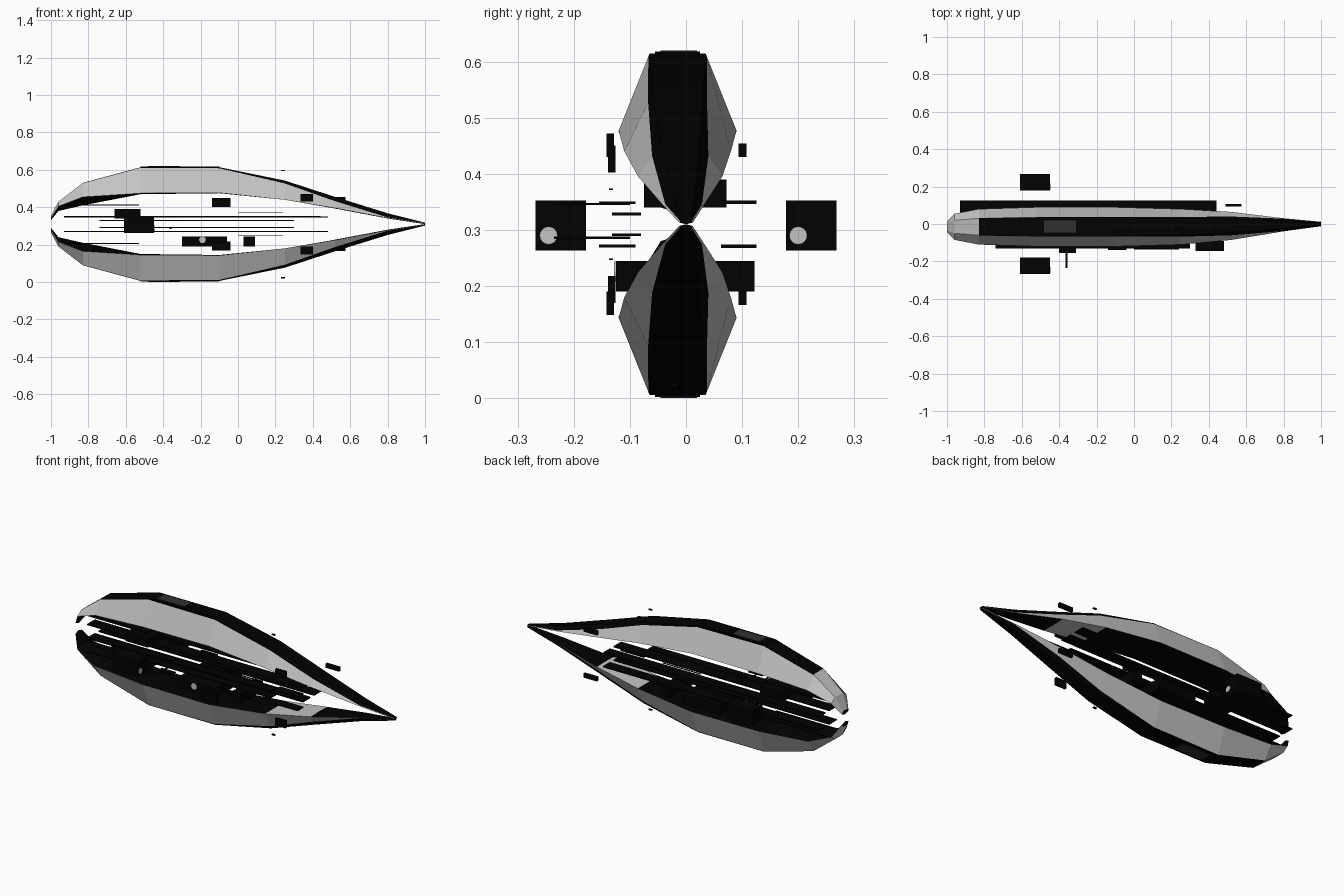
import bpy
import bmesh
from mathutils import Matrix

default_cube = bpy.data.objects.get("Cube")
if default_cube:
    bpy.data.objects.remove(default_cube, do_unlink=True)

MIDDLE = 0.31  # height of the symmetry plane between both hull arms


def make_material(name, value):
    material = bpy.data.materials.new(name)
    material.use_nodes = True
    colour = (value, value, value, 1)
    material.diffuse_color = colour
    material.node_tree.nodes["Principled BSDF"].inputs["Base Color"].default_value = colour
    return material


grey = make_material("hull grey", 0.55)
black = make_material("matt black", 0.0005)
charcoal = make_material("charcoal", 0.03)


def finish(name, mesh_builder, materials):
    mesh = bpy.data.meshes.new(name)
    bmesh.ops.recalc_face_normals(mesh_builder, faces=mesh_builder.faces)
    mesh_builder.to_mesh(mesh)
    mesh_builder.free()
    for material in materials:
        mesh.materials.append(material)
    part = bpy.data.objects.new(name, mesh)
    bpy.context.collection.objects.link(part)
    return part


def box(name, x_range, y_range, z_range, material=black):
    ranges = (x_range, y_range, z_range)
    centre = [(low + high) / 2 for low, high in ranges]
    size = [high - low for low, high in ranges]
    builder = bmesh.new()
    matrix = Matrix.Translation(centre) @ Matrix.Diagonal((*size, 1))
    bmesh.ops.create_cube(builder, size=1, matrix=matrix)
    return finish(name, builder, [material])


def box_pair(name, x_range, y_range, z_range, material=black):
    """One box above the symmetry plane and its reflection below."""
    box("upper_" + name, x_range, y_range, z_range, material)
    low, high = z_range
    box("lower_" + name, x_range, y_range, (2 * MIDDLE - high, 2 * MIDDLE - low), material)


def disc(name, centre, radius, axis):
    builder = bmesh.new()
    turn = Matrix.Rotation(1.5708, 4, axis)
    bmesh.ops.create_cone(builder, cap_ends=True, segments=16, radius1=radius,
                          radius2=radius, depth=0.006,
                          matrix=Matrix.Translation(centre) @ turn)
    return finish(name, builder, [grey])


# Hull stations: x, crown height, chine height, keel height,
# chine half width, crown half width, share of the flank that is dark
stations = [
    (-1, .045, .03, .02, .03, .02, .1),
    (-.96, .12, .095, .07, .07, .035, .1),
    (-.83, .22, .145, .1, .095, .045, .03),
    (-.52, .304, .165, .16, .105, .05, .02),
    (-.1, .304, .167, .165, .105, .05, .04),
    (.25, .233, .13, .13, .095, .045, .15),
    (.52, .145, .085, .083, .075, .035, .38),
    (.8, .058, .032, .03, .035, .02, .85),
    (1, .008, .003, 0, .012, .008, .5),
]


def hull_arm(name, side):
    builder = bmesh.new()
    rings = []
    for x, crown, chine, keel, wide, narrow, dark in stations:
        shoulder = crown + (chine - crown) * dark
        shoulder_width = narrow + (wide - narrow) * dark
        half = [(narrow, crown), (shoulder_width, shoulder), (wide, chine)]
        section = half + [(0, keel)] + [(-y, z) for y, z in reversed(half)]
        offset = -0.015 * min(1, (1 - x) / 0.7)
        rings.append([builder.verts.new((x, y + offset, MIDDLE + side * z))
                      for y, z in section])
    count = len(rings[0])
    for first, second in zip(rings, rings[1:]):
        start = first[0].co.x
        for i in range(count):
            j = (i + 1) % count
            face = builder.faces.new((first[i], first[j], second[j], second[i]))
            # Flanks, the stern crown and the floor ahead of the machinery are grey
            floor_ahead = i in (2, 3) and .2 < start < .5
            stern_crown = i in (0, 5, 6) and start < -.9
            face.material_index = 0 if i in (1, 4) or floor_ahead or stern_crown else 1
    for ring in (rings[0], rings[-1]):
        builder.faces.new(ring).material_index = 1
    finish(name, builder, [grey, black])


hull_arm("upper_hull_arm", 1)
hull_arm("lower_hull_arm", -1)

# Crown ridge plates, hatches and small masts
box_pair("crown_ridge", (-.52, -.1), (-.055, .025), (.612, .618))
box_pair("crown_hatch", (-.48, -.31), (-.045, .02), (.616, .62), charcoal)
box_pair("crown_mast", (.23, .25), (-.025, -.015), (.594, .6))

# Long thin decks between the arms
box_pair("rear_deck", (-.93, .44), (.062, .126), (.346, .352))
box_pair("front_deck", (-.74, .3), (-.132, -.08), (.326, .331))
box_pair("centre_deck", (-.93, .44), (-.04, .03), (.346, .352))
box_pair("stern_deck", (-.94, -.53), (-.06, .05), (.41, .416))
box_pair("bow_platform", (.33, .48), (-.145, -.09), (.346, .351))
box_pair("rod_platform", (-.4, -.31), (-.155, -.12), (.346, .351))

# Side pods with a light on their forward faces
for name, near, far, lamp in (("front", -.268, -.178, -.245), ("rear", .178, .268, .2)):
    box(name + "_pod", (-.61, -.45), (near, far), (.263, .352))
    disc(name + "_pod_lamp", (-.45, lamp, .29), .016, 'Y')

# Equipment blocks in the middle of the ship
box("lower_machinery", (-.3, -.06), (-.125, .122), (.19, .245))
box("lower_machinery_forward", (.03, .09), (-.1, .1), (.19, .245))
disc("machinery_lamp", (-.19, -.125, .226), .018, 'X')
box("upper_machinery", (-.66, -.52), (-.075, .072), (.34, .39))

# Cross rods
for name, height in (("upper", .346), ("lower", .286)):
    box(name + "_cross_rod", (-.365, -.355), (-.235, -.1), (height - .002, height + .002))

# Hull side modules, repeated on both arms
box_pair("front_module", (.335, .4), (-.142, -.128), (.43, .472))
box_pair("middle_module", (-.14, -.04), (-.139, -.126), (.402, .45))
box_pair("front_rail", (0, .24), (-.137, -.13), (.371, .374))
box_pair("rear_module", (.49, .575), (.094, .108), (.43, .454))
